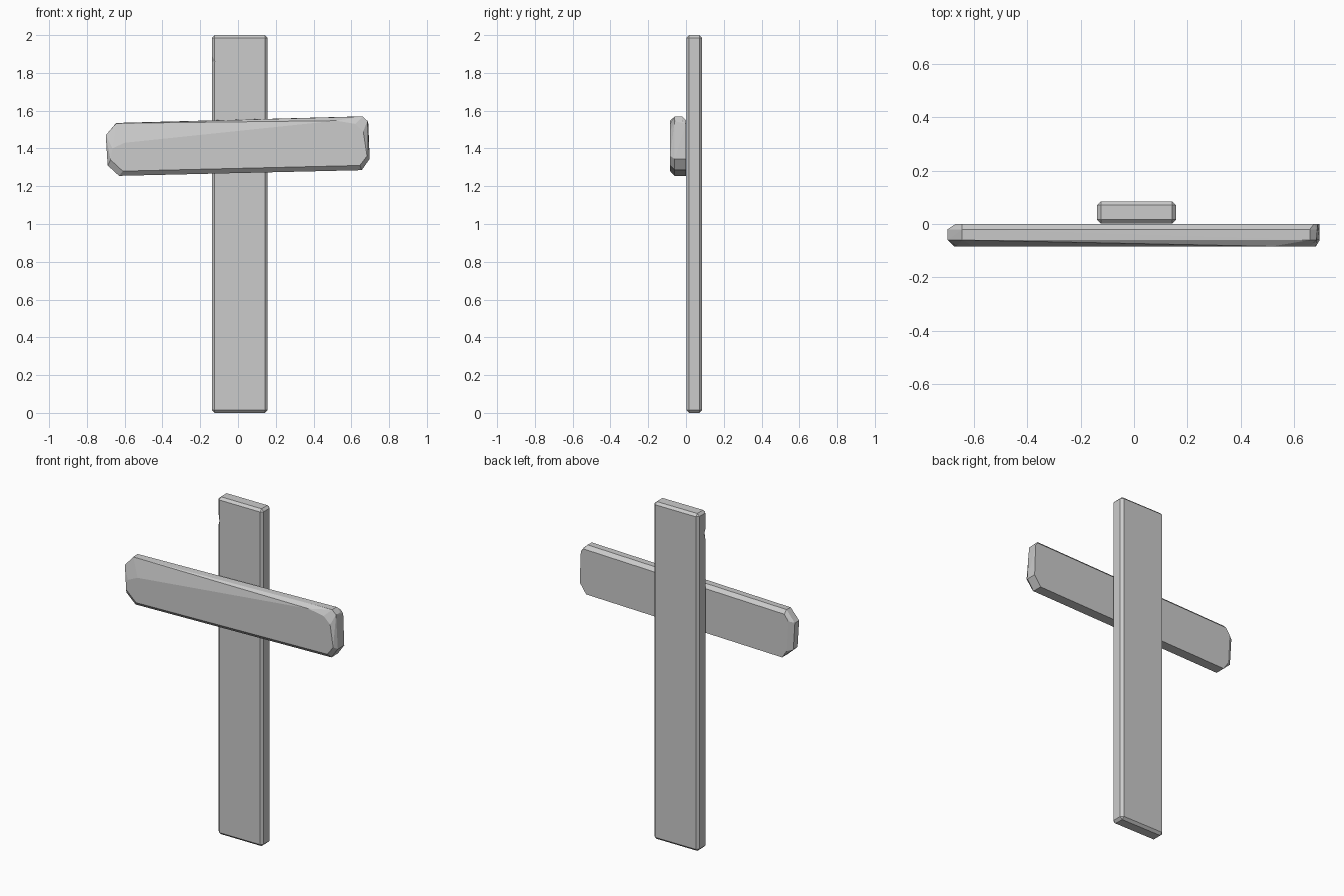
import bpy, bmesh

if "Cube" in bpy.data.objects:
    bpy.data.objects.remove(bpy.data.objects["Cube"])


def hull(name, points):
    """Flat-faced convex solid around a few corner points."""
    bm = bmesh.new()
    verts = [bm.verts.new(p) for p in points]
    res = bmesh.ops.convex_hull(bm, input=verts)
    loose = [v for v in bm.verts if not v.link_faces]
    bmesh.ops.delete(bm, geom=loose, context='VERTS')
    bmesh.ops.dissolve_limit(bm, angle_limit=0.02, verts=bm.verts[:], edges=bm.edges[:])
    bmesh.ops.recalc_face_normals(bm, faces=bm.faces[:])
    mesh = bpy.data.meshes.new(name)
    bm.to_mesh(mesh)
    bm.free()
    obj = bpy.data.objects.new(name, mesh)
    bpy.context.collection.objects.link(obj)
    return obj


def apply(obj, mod):
    bpy.context.view_layer.objects.active = obj
    bpy.ops.object.modifier_apply(modifier=mod.name)


# Upright plank with chamfered edges
post = hull("upright_plank", [(x, y, z) for x in (-0.138, 0.157)
                              for y in (0.002, 0.085) for z in (0, 2)])
bev = post.modifiers.new("chamfer", 'BEVEL')
bev.width = 0.014
bev.segments = 1
apply(post, bev)

# Small chip in the front left edge of the upright
chip = hull("chip_cutter", [(-0.139, -0.01, 1.96), (-0.139, -0.01, 1.77),
                            (-0.115, -0.01, 1.86), (-0.16, -0.01, 1.86),
                            (-0.139, 0.03, 1.86)])
chip.hide_render = True
cut = post.modifiers.new("chip", 'BOOLEAN')
cut.object = chip
cut.operation = 'DIFFERENCE'
cut.solver = 'EXACT'
apply(post, cut)
bpy.data.objects.remove(chip)

# Rough-hewn crossbar: rings of (x, z) corners by depth, back to front
rings = {
    0.0: [(-0.645, 1.515), (0.675, 1.55), (0.69, 1.53), (0.697, 1.345),
          (0.655, 1.285), (-0.63, 1.255), (-0.66, 1.30), (-0.67, 1.48)],
    -0.02: [(-0.645, 1.535), (0.66, 1.57), (0.686, 1.545), (-0.70, 1.47),
            (-0.69, 1.31)],
    -0.06: [(-0.645, 1.533), (0.66, 1.569), (0.685, 1.545), (0.697, 1.345),
            (0.655, 1.285), (-0.63, 1.255), (-0.69, 1.31), (-0.70, 1.47)],
    -0.084: [(-0.60, 1.43), (0.52, 1.547), (0.62, 1.53), (0.663, 1.49),
             (0.683, 1.36), (0.645, 1.31), (-0.61, 1.28), (-0.675, 1.34),
             (-0.665, 1.40)],
}
hull("crossbar", [(x, y, z) for y, ring in rings.items() for x, z in ring])
